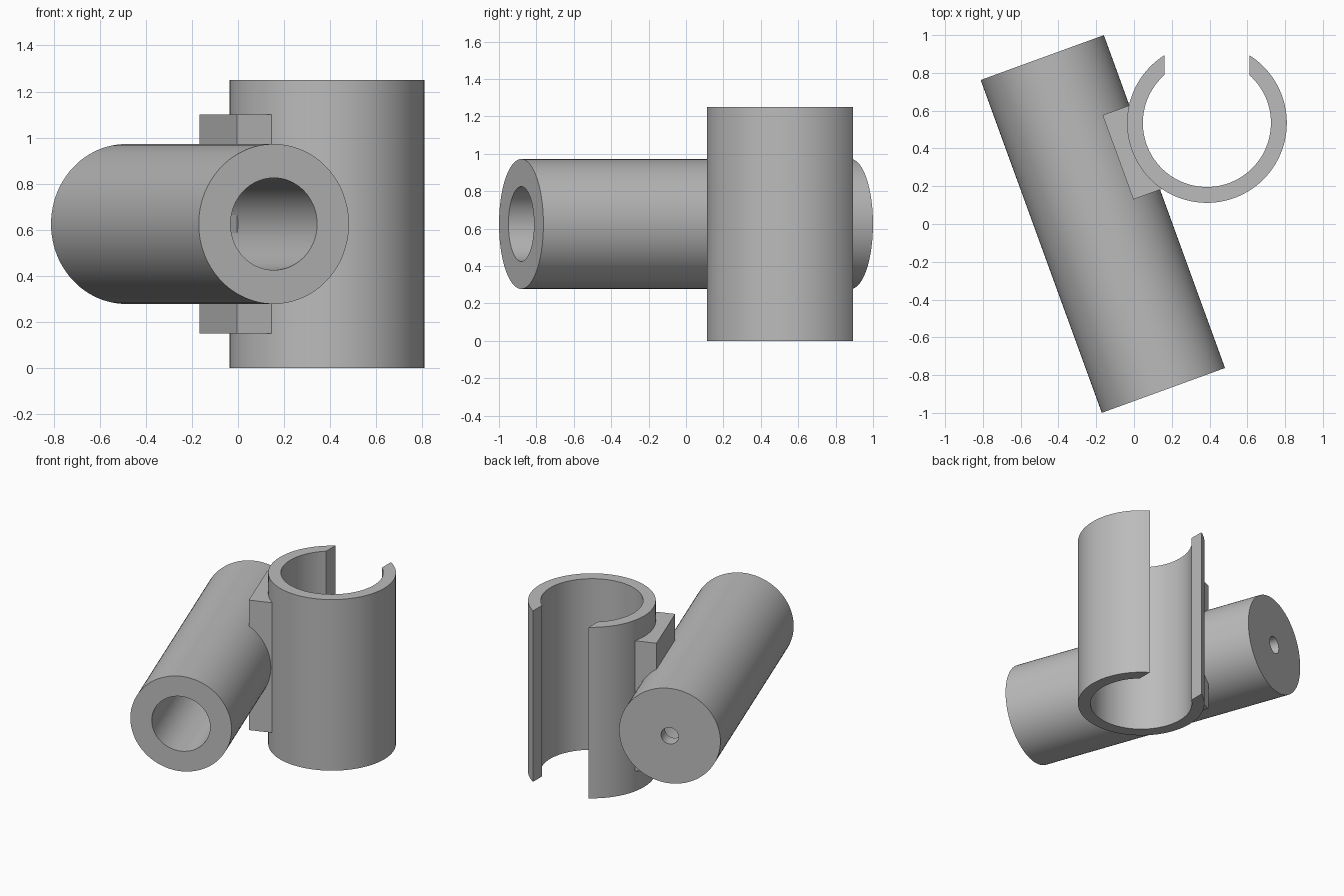
import bpy, bmesh, math
from mathutils import Matrix, Vector

cube = bpy.data.objects.get("Cube")
if cube:
    bpy.data.objects.remove(cube, do_unlink=True)

# single plain material
grey = bpy.data.materials.new("plain grey")
grey.use_nodes = True
colour = (0.5, 0.5, 0.5, 1)
grey.diffuse_color = colour
grey.node_tree.nodes["Principled BSDF"].inputs["Base Color"].default_value = colour

MID_Z = 0.625
TILT = math.radians(20)
# frame of the angled barrel: x sideways, y up, z along the barrel to the front
across = Vector((math.cos(TILT), math.sin(TILT), 0))
along = Vector((math.sin(TILT), -math.cos(TILT), 0))
FRAME = Matrix((across, (0, 0, 1), along)).transposed().to_4x4()
FRAME.translation = (-0.165, 0, MID_Z)


def finish(name, bm, matrix):
    bmesh.ops.recalc_face_normals(bm, faces=bm.faces)
    mesh = bpy.data.meshes.new(name)
    bm.to_mesh(mesh)
    bm.free()
    obj = bpy.data.objects.new(name, mesh)
    bpy.context.collection.objects.link(obj)
    obj.matrix_world = matrix
    mesh.materials.append(grey)
    bpy.ops.object.select_all(action="DESELECT")
    obj.select_set(True)
    bpy.context.view_layer.objects.active = obj
    bpy.ops.object.shade_smooth_by_angle(angle=math.radians(30))
    return obj


# barrel: wide bore from the front, small hole through the rear wall
half, outer, bore, pin = 0.9375, 0.347, 0.2, 0.06
floor = -half + 0.1
profile = [(outer, -half), (outer, half), (bore, half),
           (bore, floor), (pin, floor), (pin, -half)]
bm = bmesh.new()
ring = [bm.verts.new((r, 0, z)) for r, z in profile]
edges = [bm.edges.new((a, b)) for a, b in zip(ring, ring[1:] + ring[:1])]
bmesh.ops.spin(bm, geom=ring + edges, cent=(0, 0, 0), axis=(0, 0, 1),
               angle=math.tau, steps=96, use_duplicate=False)
bmesh.ops.remove_doubles(bm, verts=bm.verts, dist=0.0001)
finish("barrel", bm, FRAME)

# connecting block between barrel and clip
low, high = Vector((0.196, -0.475, -0.542)), Vector((0.355, 0.475, -0.067))
bm = bmesh.new()
bmesh.ops.create_cube(bm, size=1)
for v in bm.verts:
    v.co = [(a + b) / 2 + c * (b - a) for a, b, c in zip(low, high, v.co)]
finish("connecting_block", bm, FRAME)

# clip: upright open tube whose slot has straight sides facing the back
r_out, r_in, slot, height, steps = 0.423, 0.339, 0.225, 1.25, 96
bm = bmesh.new()
sections = []
for i in range(steps + 1):
    section = []
    for r, z in ((r_out, 0), (r_out, height), (r_in, height), (r_in, 0)):
        start = math.asin(slot / r)
        t = start + (math.tau - 2 * start) * i / steps
        section.append(bm.verts.new((r * math.sin(t), r * math.cos(t), z)))
    sections.append(section)
for s, n in zip(sections, sections[1:]):
    for k in range(4):
        m = (k + 1) % 4
        bm.faces.new((s[k], s[m], n[m], n[k]))
bm.faces.new(sections[0])
bm.faces.new(sections[-1])
finish("open_clip", bm, Matrix.Translation((0.386, 0.535, 0)))
